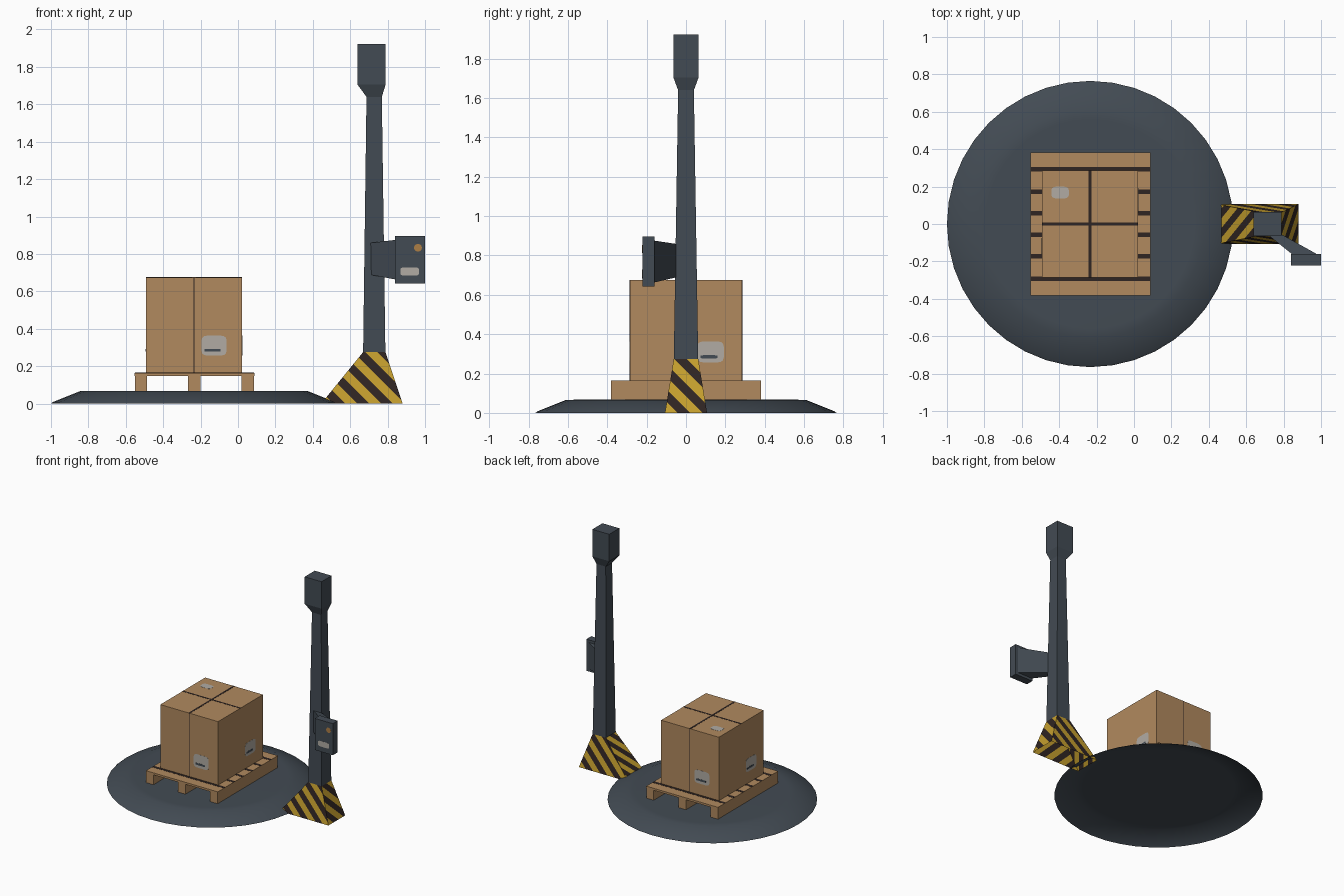
import bpy, bmesh, math
from mathutils import Matrix, Vector

if "Cube" in bpy.data.objects:
    bpy.data.objects.remove(bpy.data.objects["Cube"])


def material(name, rgb):
    m = bpy.data.materials.new(name)
    m.diffuse_color = (*rgb, 1)
    m.use_nodes = True
    m.node_tree.nodes["Principled BSDF"].inputs["Base Color"].default_value = m.diffuse_color
    return m


SLATE = material("slate metal", (0.055, 0.070, 0.087))
CARD = material("cardboard", (0.44, 0.252, 0.113))
DARK = material("dark brown", (0.028, 0.018, 0.016))
YELLOW = material("hazard yellow", (0.56, 0.345, 0.027))
PAPER = material("label grey", (0.44, 0.41, 0.37))
ORANGE = material("orange button", (0.42, 0.21, 0.06))


def finish(name, bm, *mats):
    me = bpy.data.meshes.new(name)
    bm.to_mesh(me)
    bm.free()
    for m in mats:
        me.materials.append(m)
    ob = bpy.data.objects.new(name, me)
    bpy.context.collection.objects.link(ob)
    return ob


def loft(name, rings, mat, base=True):
    """Skin a list of closed point rings; cap the end and, if base, the start."""
    bm = bmesh.new()
    rows = [[bm.verts.new(p) for p in r] for r in rings]
    n = len(rows[0])
    for a, b in zip(rows, rows[1:]):
        for i in range(n):
            bm.faces.new((a[i], a[(i + 1) % n], b[(i + 1) % n], b[i]))
    start = bm.faces.new(rows[0])
    bm.faces.new(rows[-1])
    bmesh.ops.recalc_face_normals(bm, faces=bm.faces)
    if not base:
        bmesh.ops.delete(bm, geom=[start], context='FACES_ONLY')
    return finish(name, bm, mat)


def rect(x0, x1, y0, y1, z):
    return [(x0, y0, z), (x1, y0, z), (x1, y1, z), (x0, y1, z)]


def box(name, x0, x1, y0, y1, z0, z1, mat):
    return loft(name, [rect(x0, x1, y0, y1, z0), rect(x0, x1, y0, y1, z1)], mat)


def plate(name, mtx, w, h, mat, power=5, n=16):
    """Thin rounded plate, lying in the local xy plane."""
    pts = []
    for i in range(n):
        a = 2 * math.pi * (i + 0.5) / n
        c, s = math.cos(a), math.sin(a)
        pts.append((math.copysign(abs(c) ** (2 / power), c) * w / 2,
                    math.copysign(abs(s) ** (2 / power), s) * h / 2))
    rings = [[mtx @ Vector((x, y, z)) for x, y in pts] for z in (0, 0.001)]
    return loft(name, rings, mat, base=False)


# Turntable disc: an open shell with sloped rim
CX = -0.235
disc = loft("turntable_disc",
            [[(CX + r * math.cos(2 * math.pi * i / 40), r * math.sin(2 * math.pi * i / 40), z)
              for i in range(40)] for r, z in ((0.765, 0), (0.755, 0.008), (0.61, 0.066), (0.56, 0.067))],
            SLATE, base=False)
bpy.context.view_layer.objects.active = disc
disc.select_set(True)
bpy.ops.object.shade_smooth_by_angle(angle=math.radians(50))
disc.select_set(False)

# Pallet: deck, three runners and dark slat gaps
PX0, PX1 = CX - 0.318, CX + 0.322
box("pallet_deck", PX0, PX1, -0.382, 0.382, 0.148, 0.164, CARD)
for i, x in enumerate((-0.519, -0.234, 0.053)):
    box(f"pallet_runner_{i}", x - 0.033, x + 0.033, -0.382, 0.382, 0.068, 0.148, CARD)
for i, y in enumerate((-0.294, -0.172, -0.058, 0.058, 0.172, 0.294)):
    box(f"pallet_gap_{i}", PX0 + 0.001, PX1 - 0.001, y - 0.012, y + 0.012, 0.163, 0.165, DARK)

# Carton with top seams and front / back seams
box("carton", CX - 0.257, CX + 0.257, -0.285, 0.285, 0.164, 0.675, CARD)
box("carton_seam_long", CX - 0.007, CX + 0.007, -0.285, 0.285, 0.674, 0.676, DARK)
box("carton_seam_cross", CX - 0.257, CX + 0.257, -0.007, 0.007, 0.674, 0.676, DARK)
for side in (-1, 1):
    y = side * 0.285
    box("carton_side_seam", CX - 0.002, CX + 0.002, y - 0.001, y + 0.001, 0.165, 0.675, DARK)

# Carton labels with a dark code strip, one on each side and one on top
FACE = Matrix.Rotation(math.pi / 2, 4, 'X')
for k in range(4):
    depth, u = ((0.285, 0.107), (0.257, 0.125))[k % 2]
    turn = Matrix.Translation((CX, 0, 0)) @ Matrix.Rotation(k * math.pi / 2, 4, 'Z')
    plate(f"carton_label_{k}", turn @ Matrix.Translation((u, -depth, 0.31)) @ FACE, 0.135, 0.108, PAPER)
    plate(f"label_code_{k}", turn @ Matrix.Translation((u - 0.008, -depth - 0.001, 0.285)) @ FACE,
          0.085, 0.016, SLATE, 9)
plate("carton_top_label", Matrix.Translation((-0.395, 0.168, 0.675)), 0.095, 0.065, PAPER, 3.5)

# Hazard-striped foot, open below: each side is cut along diagonals and coloured by band
low, high = rect(0.445, 0.88, -0.107, 0.107, 0), rect(0.669, 0.788, -0.062, 0.062, 0.275)
bm = bmesh.new()
for i in range(4):
    j = (i + 1) % 4
    step = 0.052 if i == 3 else 0.064
    vs = [bm.verts.new(p) for p in (low[i], low[j], high[j], high[i])]
    f = bm.faces.new(vs)
    geom = vs + list(f.edges) + [f]
    along = (Vector(low[j]) - Vector(low[i])).normalized()
    start = Vector(low[i])
    diag = along + Vector((0, 0, 1))
    for k in range(1, 14):
        geom = bmesh.ops.bisect_plane(bm, geom=geom, plane_co=start + along * (k * step),
                                      plane_no=diag.normalized())["geom"]
    for g in geom:
        if isinstance(g, bmesh.types.BMFace):
            g.material_index = int((g.calc_center_median() - start).dot(diag) // step) % 2
finish("hazard_foot", bm, YELLOW, DARK)

# Tapered mast with flared head
loft("mast", [rect(0.669, 0.788, -0.062, 0.062, 0.275), rect(0.687, 0.769, -0.04, 0.04, 1.64),
              rect(0.639, 0.789, -0.064, 0.064, 1.705), rect(0.639, 0.789, -0.064, 0.064, 1.922)],
     SLATE, base=False)

# Control panel on a splayed arm
loft("panel_arm", [[(x0, y, z0), (x1, y, z0), (x1, y, z1), (x0, y, z1)]
                   for x0, x1, y, z0, z1 in ((0.70, 0.77, -0.045, 0.69, 0.858),
                                             (0.85, 0.985, -0.165, 0.662, 0.876))], SLATE)
box("control_panel", 0.84, 1.0, -0.222, -0.16, 0.642, 0.896, SLATE)
plate("panel_label", Matrix.Translation((0.918, -0.222, 0.706)) @ FACE, 0.1, 0.045, PAPER)
plate("panel_button", Matrix.Translation((0.962, -0.222, 0.833)) @ FACE, 0.042, 0.042, ORANGE, 2)
